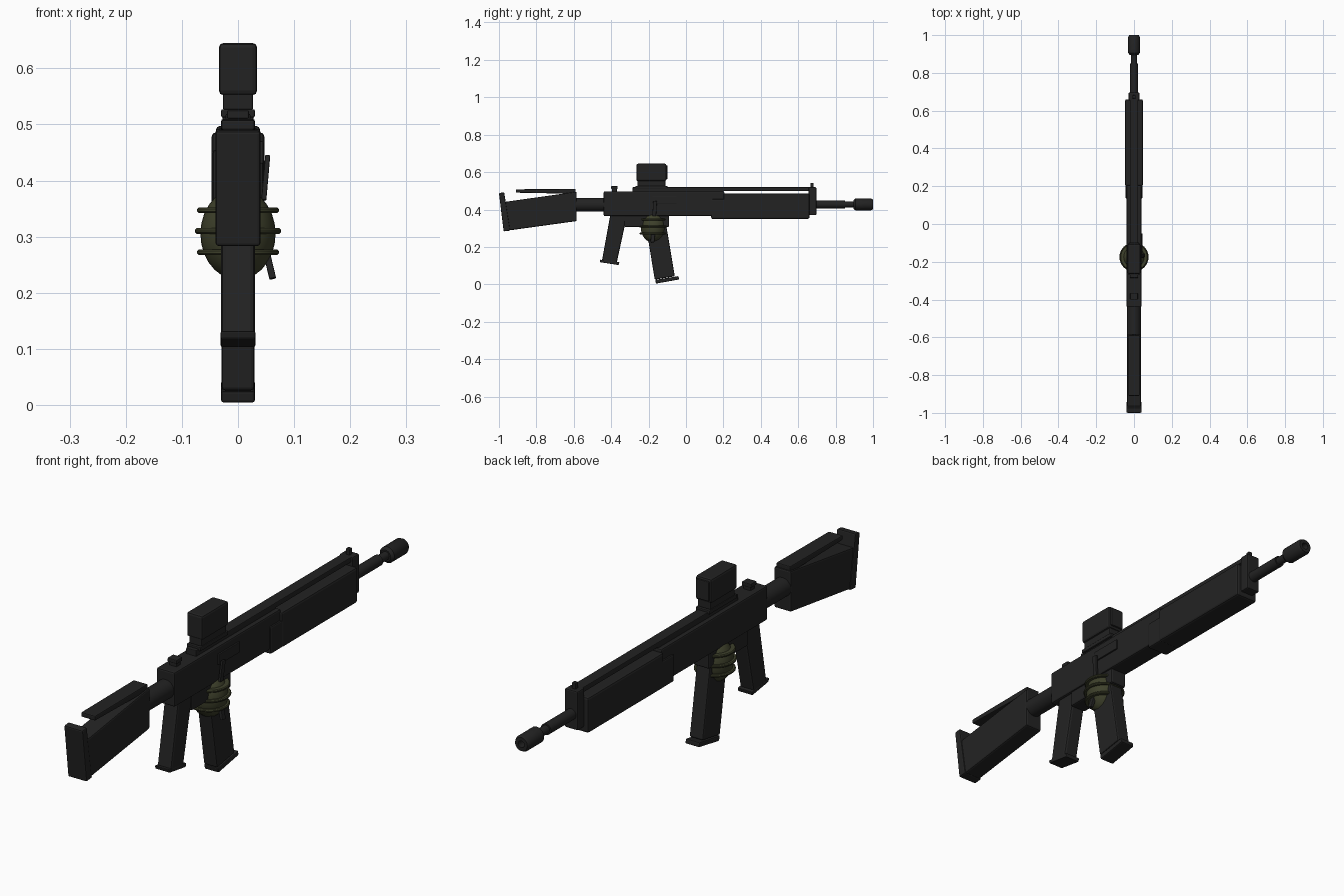
import bpy, bmesh, math
from mathutils import Matrix, Vector

if "Cube" in bpy.data.objects:
    bpy.data.objects.remove(bpy.data.objects["Cube"])


def material(name, rgb):
    m = bpy.data.materials.new(name)
    m.diffuse_color = (*rgb, 1)
    m.use_nodes = True
    m.node_tree.nodes["Principled BSDF"].inputs["Base Color"].default_value = m.diffuse_color
    return m


BLACK = material("gunmetal black", (0.0165, 0.0165, 0.0165))
OLIVE = material("olive green", (0.048, 0.052, 0.024))


def finish(name, bm, mat, bevel=0.0, smooth=False):
    bmesh.ops.recalc_face_normals(bm, faces=bm.faces[:])
    me = bpy.data.meshes.new(name)
    bm.to_mesh(me)
    bm.free()
    me.materials.append(mat)
    ob = bpy.data.objects.new(name, me)
    bpy.context.collection.objects.link(ob)
    if bevel:
        b = ob.modifiers.new("bevel", 'BEVEL')
        b.width, b.segments = bevel, 2
        b.limit_method = 'ANGLE'
    if smooth:
        bpy.ops.object.select_all(action='DESELECT')
        ob.select_set(True)
        bpy.context.view_layer.objects.active = ob
        bpy.ops.object.shade_smooth_by_angle(angle=math.radians(40))
    return ob


def prism(name, pts, hw, bevel=0.004, x=0.0, mat=BLACK):
    """Side profile in (y, z), extruded to half width hw about x."""
    bm = bmesh.new()
    f = bm.faces.new([bm.verts.new((x - hw, y, z)) for y, z in pts])
    ext = bmesh.ops.extrude_face_region(bm, geom=[f])
    bmesh.ops.translate(bm, vec=(2 * hw, 0, 0),
                        verts=[v for v in ext['geom'] if isinstance(v, bmesh.types.BMVert)])
    return finish(name, bm, mat, bevel)


def box(name, y0, y1, z0, z1, hw, bevel=0.004, x=0.0):
    return prism(name, [(y0, z0), (y1, z0), (y1, z1), (y0, z1)], hw, bevel, x)


def lathe(name, profile, origin, axis, mat=BLACK, n=32):
    """Spin (distance, radius) pairs round an axis, capping the ends."""
    bm = bmesh.new()
    rot = Vector((0, 0, 1)).rotation_difference(Vector(axis)).to_matrix()
    rings = []
    for d, r in profile:
        rings.append([bm.verts.new(Vector(origin) + rot @ Vector(
            (r * math.cos(2 * math.pi * i / n), r * math.sin(2 * math.pi * i / n), d)))
            for i in range(n)])
    for a, b in zip(rings, rings[1:]):
        for i in range(n):
            j = (i + 1) % n
            bm.faces.new((a[i], a[j], b[j], b[i]))
    bm.faces.new(rings[0])
    bm.faces.new(rings[-1])
    return finish(name, bm, mat, smooth=True)


def lever(name, a, b, wx, wy):
    """Thin bar between two points."""
    bm = bmesh.new()
    a, b = Vector(a), Vector(b)
    d = b - a
    bmesh.ops.create_cube(bm, size=1, matrix=Matrix.Translation((a + b) / 2)
                          @ Vector((0, 0, 1)).rotation_difference(d).to_matrix().to_4x4()
                          @ Matrix.Diagonal((wx, wy, d.length, 1)))
    return finish(name, bm, BLACK, 0.002)


# Stock
prism("stock_body", [(-0.97, 0.285), (-0.585, 0.338), (-0.585, 0.495), (-0.972, 0.44)], 0.036, 0.006)
prism("butt_plate", [(-0.975, 0.283), (-0.94, 0.287), (-0.972, 0.492), (-1.0, 0.488)], 0.04, 0.005)
prism("cheek_rest", [(-0.91, 0.490), (-0.59, 0.484), (-0.59, 0.51), (-0.91, 0.508)], 0.03)
lathe("buffer_tube", [(0, 0.036), (0.17, 0.036)], (0, -0.60, 0.426), (0, 1, 0))

# Receiver
box("receiver", -0.44, 0.205, 0.365, 0.497, 0.039, 0.006)
box("lower_receiver", -0.33, -0.09, 0.307, 0.37, 0.034, 0.006)
box("ejection_cover", -0.18, -0.05, 0.43, 0.47, 0.004, 0.002, x=0.041)
box("rear_sight", -0.40, -0.365, 0.51, 0.525, 0.02, 0.003)
box("rear_sight_foot", -0.395, -0.37, 0.49, 0.512, 0.015, 0.002)

# Handguard, rail and front sight
box("handguard", 0.2, 0.66, 0.35, 0.486, 0.047, 0.008)
box("handguard_lip", 0.135, 0.21, 0.35, 0.455, 0.045, 0.006)
box("top_rail", -0.285, 0.69, 0.499, 0.519, 0.022, 0.003)
box("rail_riser", -0.285, 0.2, 0.49, 0.505, 0.022, 0)
box("front_block", 0.655, 0.697, 0.37, 0.519, 0.028, 0.005)
box("front_sight_post", 0.665, 0.682, 0.51, 0.542, 0.008, 0.003)

# Barrel and muzzle
lathe("barrel", [(0, 0.021), (0.21, 0.021), (0.21, 0.016), (0.27, 0.016)], (0, 0.64, 0.427), (0, 1, 0))
lathe("muzzle_brake", [(0, 0.022), (0.01, 0.031), (0.095, 0.031), (0.105, 0.026),
                       (0.105, 0.013), (0.07, 0.013)], (0, 0.895, 0.427), (0, 1, 0), n=24)

# Optic
box("optic_base", -0.27, -0.10, 0.512, 0.527, 0.03, 0.003)
box("optic_mount", -0.26, -0.11, 0.525, 0.56, 0.027, 0.004)
box("optic_body", -0.265, -0.105, 0.552, 0.645, 0.034, 0.008)
box("optic_lens_frame", -0.11, -0.098, 0.562, 0.636, 0.027, 0.003)

# Grip
prism("pistol_grip", [(-0.405, 0.37), (-0.45, 0.122), (-0.372, 0.108), (-0.315, 0.37)], 0.03, 0.008)
prism("grip_cap", [(-0.462, 0.132), (-0.458, 0.118), (-0.36, 0.103), (-0.356, 0.118)], 0.031, 0.003)

# Magazine
prism("magazine", [(-0.222, 0.36), (-0.167, 0.025), (-0.06, 0.043), (-0.113, 0.36)], 0.029, 0.006)
prism("magazine_base", [(-0.165, 0.024), (-0.16, 0.004), (-0.037, 0.026), (-0.04, 0.044)], 0.03, 0.004)

# Round body with three bands, hung beneath the receiver
cy, cz = -0.175, 0.305
steps = 14
lathe("round_body", [(-0.082 * math.cos(math.pi * i / steps), max(0.002, 0.067 * math.sin(math.pi * i / steps)))
                     for i in range(steps + 1)], (0, cy, cz), (0, 0, 1), OLIVE)
for name, z, r in (("upper", 0.347, 0.073), ("middle", 0.31, 0.077), ("lower", 0.272, 0.073)):
    lathe(name + "_band", [(-0.005, r - 0.02), (-0.005, r - 0.003), (-0.002, r), (0.002, r),
                           (0.005, r - 0.003), (0.005, r - 0.02)], (0, cy, z), (0, 0, 1), OLIVE)

# Side levers
lever("upper_lever", (0.046, -0.17, 0.365), (0.053, -0.165, 0.445), 0.009, 0.02)
lever("lower_lever", (0.062, -0.18, 0.225), (0.05, -0.175, 0.275), 0.012, 0.02)
